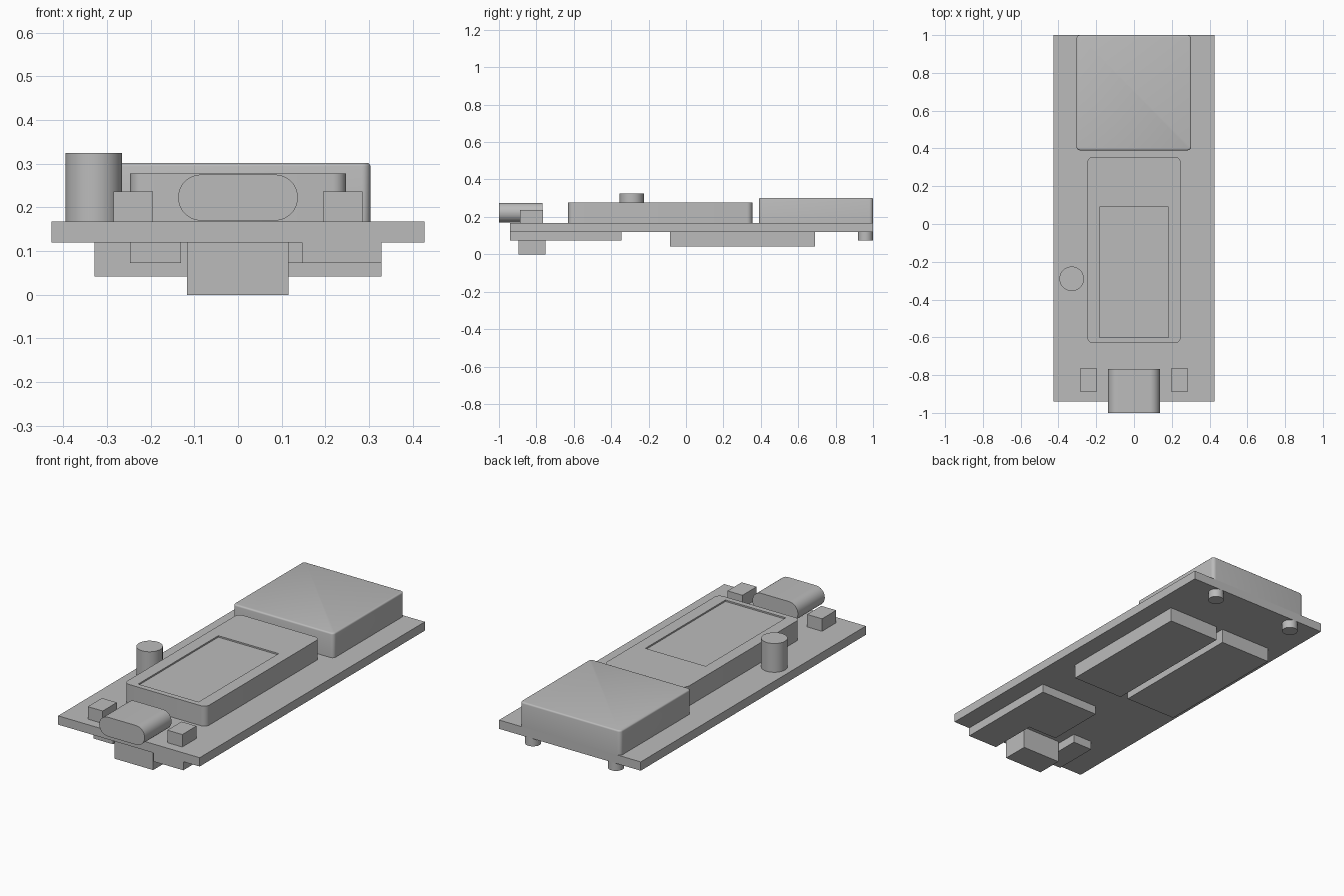
import bpy, bmesh, math

if "Cube" in bpy.data.objects:
    bpy.data.objects.remove(bpy.data.objects["Cube"])

grey = bpy.data.materials.new("plain grey")
grey.use_nodes = True
COLOUR = (0.5, 0.5, 0.5, 1)
grey.diffuse_color = COLOUR
grey.node_tree.nodes["Principled BSDF"].inputs["Base Color"].default_value = COLOUR


def finish(name, bm, smooth=False):
    """Turn a bmesh into a named, coloured object."""
    bmesh.ops.recalc_face_normals(bm, faces=bm.faces)
    mesh = bpy.data.meshes.new(name)
    bm.to_mesh(mesh)
    bm.free()
    mesh.materials.append(grey)
    obj = bpy.data.objects.new(name, mesh)
    bpy.context.collection.objects.link(obj)
    if smooth:
        bpy.ops.object.select_all(action="DESELECT")
        obj.select_set(True)
        bpy.context.view_layer.objects.active = obj
        bpy.ops.object.shade_smooth_by_angle(angle=math.radians(35))
    return obj


def prism(outline, z0, z1):
    """Extrude a flat outline from z0 up to z1."""
    bm = bmesh.new()
    base = bm.faces.new([bm.verts.new((x, y, z0)) for x, y in outline])
    top = bmesh.ops.extrude_face_region(bm, geom=[base])["geom"]
    verts = [v for v in top if isinstance(v, bmesh.types.BMVert)]
    bmesh.ops.translate(bm, verts=verts, vec=(0, 0, z1 - z0))
    return bm


def rect(x0, x1, y0, y1):
    return [(x0, y0), (x1, y0), (x1, y1), (x0, y1)]


def rounded(x0, x1, y0, y1, r, steps=6):
    """Rectangle outline with round corners."""
    centres = [(x1 - r, y1 - r), (x0 + r, y1 - r), (x0 + r, y0 + r), (x1 - r, y0 + r)]
    points = []
    for i, (cx, cy) in enumerate(centres):
        for k in range(steps + 1):
            a = math.pi / 2 * (i + k / steps)
            points.append((cx + r * math.cos(a), cy + r * math.sin(a)))
    return points


def box(name, x0, x1, y0, y1, z0, z1):
    return finish(name, prism(rect(x0, x1, y0, y1), z0, z1))


def cylinder(name, x, y, r, z0, z1):
    ring = [(x + r * math.cos(math.tau * i / 48), y + r * math.sin(math.tau * i / 48))
            for i in range(48)]
    return finish(name, prism(ring, z0, z1), smooth=True)


UNDER, TOP = 0.12, 0.168

# Circuit board
box("board", -0.427, 0.427, -0.94, 1.0, UNDER, TOP)

# Large rear housing with softened top edge
bm = prism(rounded(-0.305, 0.303, 0.39, 1.0, 0.02), TOP, 0.302)
rim = [e for e in bm.edges if all(v.co.z > 0.3 for v in e.verts)]
bmesh.ops.bevel(bm, geom=rim, offset=0.008, segments=3, profile=0.5, affect="EDGES")
finish("rear_housing", bm, smooth=True)

# Screen module with a shallow recessed window
screen = finish("screen_module", prism(rounded(-0.247, 0.247, -0.63, 0.355, 0.03), TOP, 0.277), smooth=True)
cutter = box("window_cutter", -0.182, 0.182, -0.6, 0.09, 0.269, 0.35)
cutter.hide_render = True
cutter.hide_viewport = True
cut = screen.modifiers.new("window", "BOOLEAN")
cut.operation = "DIFFERENCE"
cut.object = cutter
cut.solver = "EXACT"
bpy.context.view_layer.objects.active = screen
bpy.ops.object.modifier_apply(modifier=cut.name)
bpy.data.objects.remove(cutter)

# Front socket: stadium section running along y
bm = prism(rounded(-0.137, 0.137, 0.17, 0.275, 0.0524, 12), -1.0, -0.768)
for v in bm.verts:
    v.co = (v.co.x, v.co.z, v.co.y)
finish("front_socket", bm, smooth=True)

# Mirrored small parts
for side, s in (("left", 1), ("right", -1)):
    xa, xb = sorted((s * 0.195, s * 0.285))
    box(side + "_front_button", xa, xb, -0.887, -0.765, TOP, 0.236)
    cylinder(side + "_rear_peg", s * 0.25, 0.96, 0.04, 0.075, UNDER)
    xa, xb = sorted((s * 0.02, s * 0.328))
    box(side + "_under_block", xa, xb, -0.08 - 0.005 * s, 0.69, 0.042, UNDER)

# Upright post
cylinder("upright_post", -0.33, -0.29, 0.065, TOP, 0.325)

# Stepped plate and connectors under the front
step = [(0.147, -0.94), (0.328, -0.94), (0.328, -0.345),
        (-0.03, -0.345), (-0.03, -0.67), (0.147, -0.67)]
finish("under_plate", prism(step, 0.073, UNDER))
box("under_connector", -0.117, 0.115, -0.895, -0.75, 0, UNDER)
box("small_under_block", -0.247, -0.13, -0.89, -0.64, 0.073, UNDER)
